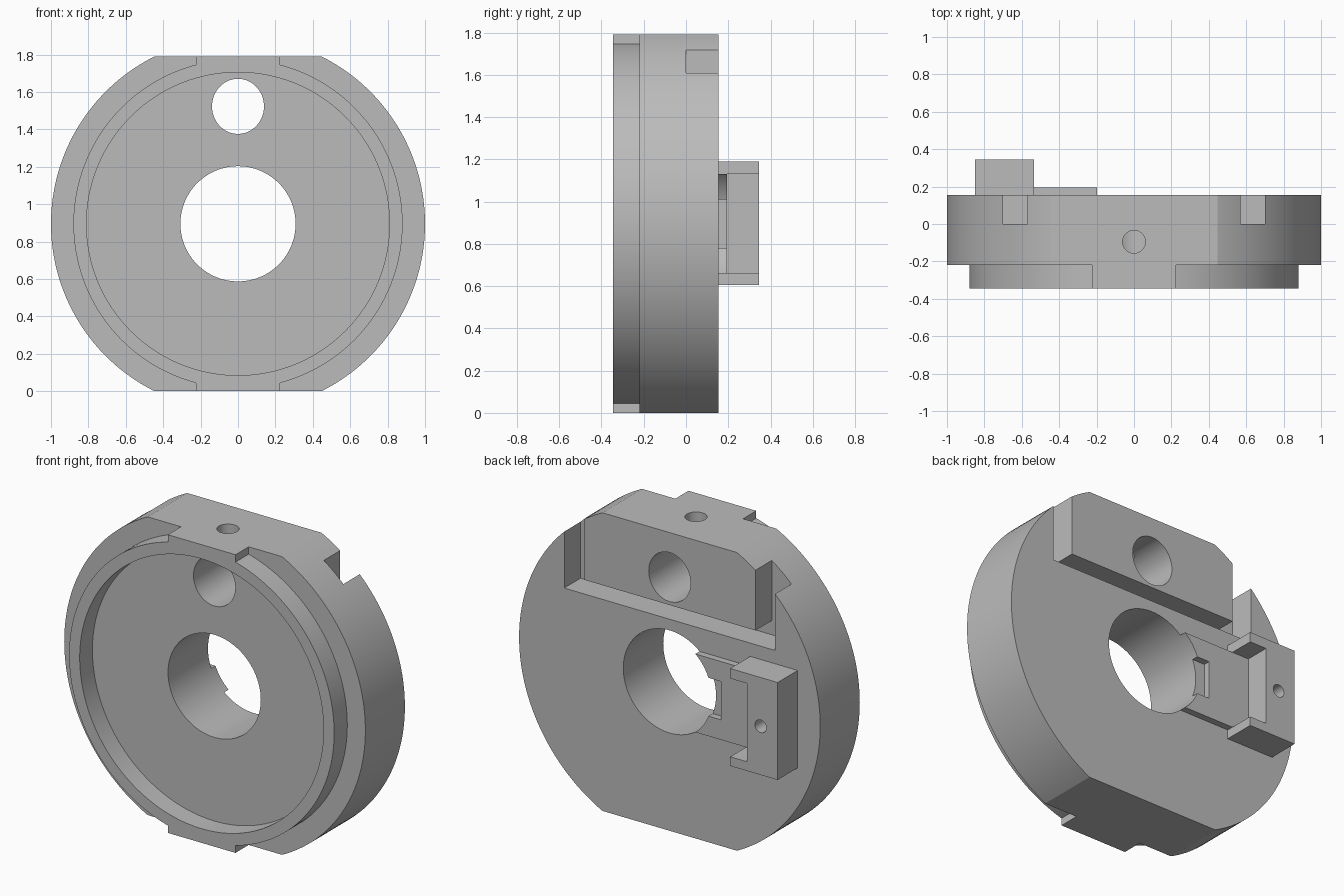
import bpy
import math
from mathutils import Matrix

cube = bpy.data.objects.get("Cube")
if cube:
    bpy.data.objects.remove(cube, do_unlink=True)

MID = 0.895          # height of the disc axis
TOP = 2 * MID
BACK, STEP, FRONT = 0.155, -0.22, -0.345

grey = bpy.data.materials.new("machined grey")
grey.use_nodes = True
COLOUR = (0.5, 0.5, 0.5, 1)
grey.diffuse_color = COLOUR
grey.node_tree.nodes["Principled BSDF"].inputs["Base Color"].default_value = COLOUR


def box(name, x, y, z):
    """Box from three (low, high) ranges."""
    bpy.ops.mesh.primitive_cube_add(size=1)
    ob = bpy.context.object
    ob.name = name
    spans = (x, y, z)
    size = Matrix.Diagonal([b - a for a, b in spans] + [1])
    ob.data.transform(Matrix.Translation([(a + b) / 2 for a, b in spans]) @ size)
    return ob


def rod(name, radius, x, z, y, sides=128, stretch=1):
    """Cylinder along y, optionally stretched in height."""
    bpy.ops.mesh.primitive_cylinder_add(vertices=sides, radius=radius, depth=y[1] - y[0])
    ob = bpy.context.object
    ob.name = name
    ob.data.transform(Matrix.Translation((x, sum(y) / 2, z))
                      @ Matrix.Diagonal((1, 1, stretch, 1))
                      @ Matrix.Rotation(math.pi / 2, 4, 'X'))
    return ob


def combine(ob, operation, *tools):
    """Apply booleans one after another and drop the tools."""
    for tool in tools:
        tool.hide_render = True
        mod = ob.modifiers.new("boolean", 'BOOLEAN')
        mod.operation = operation
        mod.solver = 'EXACT'
        mod.object = tool
        bpy.context.view_layer.objects.active = ob
        bpy.ops.object.modifier_apply(modifier=mod.name)
        bpy.data.objects.remove(tool, do_unlink=True)


def finish(ob):
    ob.data.materials.clear()
    ob.data.materials.append(grey)
    bpy.ops.object.select_all(action='DESELECT')
    ob.select_set(True)
    bpy.context.view_layer.objects.active = ob
    bpy.ops.object.shade_smooth_by_angle(angle=math.radians(25))


def centre_bore():
    return rod("bore_cutter", 0.308, 0, MID, (-1, 1))


# Disc with a stepped front rim and two rim tabs
disc = rod("disc_body", 1, 0, MID, (STEP, BACK), 192)
combine(disc, 'UNION',
        rod("rim", 0.88, 0, MID, (FRONT, 0), 160),
        box("rim_tabs", (-0.225, 0.225), (FRONT, 0.05), (-0.05, TOP + 0.05)))

# Top and bottom flats, front recess and bores
combine(disc, 'DIFFERENCE',
        box("top_flat_cutter", (-2, 2), (-1, 1), (TOP, TOP + 1)),
        box("bottom_flat_cutter", (-2, 2), (-1, 1), (-1, 0)),
        rod("recess_cutter", 0.81, 0, MID, (-1, STEP - 0.004), 160),
        centre_bore(),
        rod("upper_bore_cutter", 0.139, 0, 1.523, (-1, 1), 64, 1.06))

# Set screw hole running down from the top flat into the upper bore
bpy.ops.mesh.primitive_cylinder_add(vertices=48, radius=0.061, depth=0.5,
                                    location=(0, -0.095, TOP - 0.02))
screw_hole = bpy.context.object
combine(disc, 'DIFFERENCE', screw_hole)

# U-shaped groove in the back, leaving an island round the upper bore
groove = box("groove_cutter", (-0.70, 0.70), (0, 1), (1.27, 2))
combine(groove, 'DIFFERENCE', box("island", (-0.57, 0.57), (-1, 2), (1.355, 3)))
combine(disc, 'DIFFERENCE', groove)
finish(disc)

# Thin plate on the back, cut by the bore and notched
plate = box("back_plate", (-0.648, -0.15), (BACK, 0.195), (0.66, 1.13))
combine(plate, 'DIFFERENCE', centre_bore(),
        box("notch_cutter", (-0.37, 0), (-1, 1), (0.78, 1.01)))
finish(plate)

# C-shaped clamp block with a small screw hole
block = box("clamp_block", (-0.85, -0.535), (BACK, 0.345), (0.605, 1.19))
combine(block, 'DIFFERENCE',
        box("jaw_cutter", (-0.648, 0), (-1, 1), (0.66, 1.13)),
        rod("block_hole_cutter", 0.038, -0.737, 0.897, (0.2, 1), 32))
finish(block)
